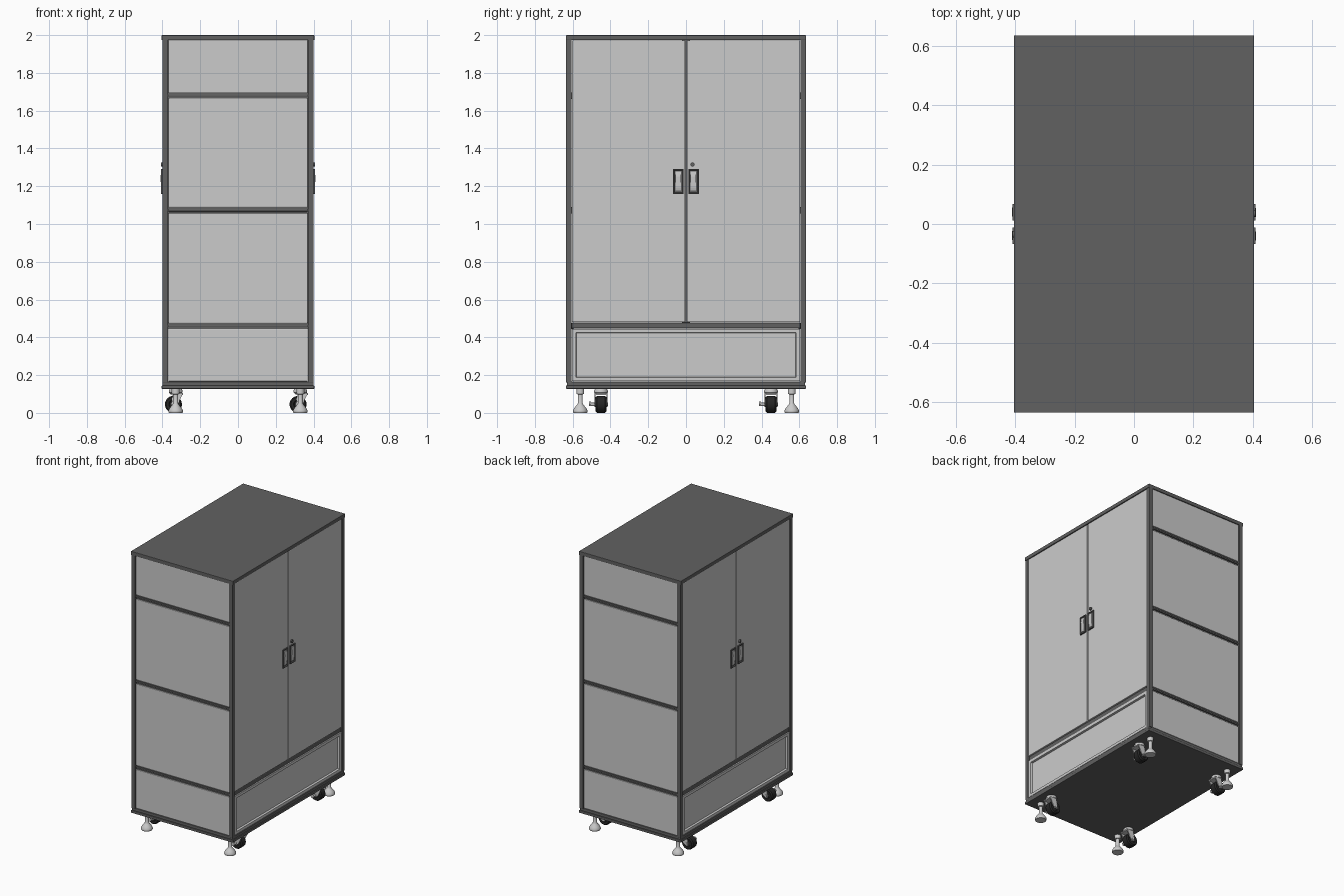
import bpy, bmesh, math
from mathutils import Matrix, Vector

if "Cube" in bpy.data.objects:
    bpy.data.objects.remove(bpy.data.objects["Cube"])

HX, HY, TOP, BOT = 0.40, 0.635, 2.0, 0.13


def material(name, v):
    m = bpy.data.materials.new(name)
    m.diffuse_color = (v, v, v, 1)
    m.use_nodes = True
    m.node_tree.nodes["Principled BSDF"].inputs["Base Color"].default_value = m.diffuse_color
    return m


DARK = material("dark_frame", 0.12)
BLACK = material("rubber", 0.02)


def finish(name, bm, mat=None, bevel=0, smooth=False):
    bmesh.ops.recalc_face_normals(bm, faces=bm.faces)
    me = bpy.data.meshes.new(name)
    bm.to_mesh(me)
    bm.free()
    ob = bpy.data.objects.new(name, me)
    bpy.context.collection.objects.link(ob)
    if mat:
        me.materials.append(mat)
    if bevel:
        b = ob.modifiers.new("bevel", 'BEVEL')
        b.width, b.segments = bevel, 2
    if smooth:
        bpy.ops.object.select_all(action='DESELECT')
        ob.select_set(True)
        bpy.context.view_layer.objects.active = ob
        bpy.ops.object.shade_smooth_by_angle(angle=math.radians(35))
    return ob


def box_bm(lo, hi):
    bm = bmesh.new()
    bmesh.ops.create_cube(bm, size=1)
    for v in bm.verts:
        v.co = [a + (b - a) * (c + 0.5) for a, b, c in zip(lo, hi, v.co)]
    return bm


def box(name, lo, hi, mat=None, bevel=0, turn=0):
    bm = box_bm(lo, hi)
    bm.transform(Matrix.Rotation(turn, 4, 'Z'))
    return finish(name, bm, mat, bevel)


def recessed(name, lo, hi, border, depth, mat=None, turn=0):
    """Box whose +x face is inset and pushed inward."""
    bm = box_bm(lo, hi)
    bm.normal_update()
    f = max(bm.faces, key=lambda f: f.calc_center_median().x)
    bmesh.ops.inset_region(bm, faces=[f], thickness=border)
    bmesh.ops.inset_region(bm, faces=[f], thickness=0.004)
    for v in f.verts:
        v.co.x -= depth
    bm.transform(Matrix.Rotation(turn, 4, 'Z'))
    return finish(name, bm, mat)


def lathe(name, profile, loc, axis='Z', mat=None, segs=32):
    bm = bmesh.new()
    vs = [bm.verts.new((r, 0, z)) for r, z in profile]
    es = [bm.edges.new(p) for p in zip(vs, vs[1:])]
    bmesh.ops.spin(bm, geom=vs + es, cent=(0, 0, 0), axis=(0, 0, 1),
                   angle=2 * math.pi, steps=segs, use_merge=True)
    bmesh.ops.remove_doubles(bm, verts=bm.verts, dist=1e-5)
    rot = {'Z': Matrix(), 'X': Matrix.Rotation(math.pi / 2, 4, 'Y'),
           'Y': Matrix.Rotation(math.pi / 2, 4, 'X')}[axis]
    bm.transform(Matrix.Translation(loc) @ rot)
    return finish(name, bm, mat, smooth=True)


def extrude_y(name, pts, y0, y1, turn=0, loc=(0, 0, 0), mat=None):
    """xz outline extruded along y."""
    bm = bmesh.new()
    f = bm.faces.new([bm.verts.new((x, y0, z)) for x, z in pts])
    g = bmesh.ops.extrude_face_region(bm, geom=[f])["geom"]
    bmesh.ops.translate(bm, vec=(0, y1 - y0, 0),
                        verts=[v for v in g if isinstance(v, bmesh.types.BMVert)])
    bm.transform(Matrix.Rotation(turn, 4, 'Z') @ Matrix.Translation(loc))
    return finish(name, bm, mat)


# Roof, floor and corner posts
box("roof", (-HX - .004, -HY, TOP - .027), (HX + .004, HY, TOP), DARK, .003)
box("base_plate", (-HX - .004, -HY, BOT - .003), (HX + .004, HY, BOT + .015), DARK, .003)
box("base_frame", (-HX, -HY + .004, BOT + .015), (HX, HY - .004, BOT + .035), DARK, .003)
for sx in (-1, 1):
    for sy in (-1, 1):
        xs = sorted((sx * HX, sx * (HX - .03)))
        ys = sorted((sy * HY, sy * (HY - .03)))
        box("corner_post", (xs[0], ys[0], BOT + .03), (xs[1], ys[1], TOP - .02), DARK, .003)

# End walls (front and back): four panels divided by rails
for sy in (-1, 1):
    turn = 0 if sy < 0 else math.pi
    levels = [.165, .46, 1.073, 1.68, 1.975]
    for i, (a, b) in enumerate(zip(levels, levels[1:])):
        a2 = a + (.016 if i else .002)
        b2 = b - (.016 if i < 3 else 0)
        box("end_panel", (-.369, -.629, a2), (.369, -.61, b2), None, .003, turn)
    for z in levels[1:4]:
        box("end_rail", (-.371, -.622, z - .017), (.371, -.595, z + .017), DARK, 0, turn)
        box("end_rail_lip", (-.371, -.630, z - .006), (.371, -.62, z + .006), DARK, .003, turn)

# Long sides (right and left, half-turn copies): doors, rail, lower panel, handles
for turn in (0, math.pi):
    box("door_rail", (.36, -.605, .447), (.393, .605, .478), DARK, .004, turn)
    box("door_gap_backing", (.36, -.02, .478), (.375, .02, 1.975), DARK, 0, turn)
    recessed("lower_panel", (.37, -.603, .168), (HX - .003, .603, .445), .028, .014, None, turn)
    for s in (-1, 1):
        y0, y1 = sorted((s * .004, s * .603))
        box("door", (.375, y0, .481), (HX - .001, y1, 1.972), None, .002, turn)
        # Handle: dished bezel with a tapered lever inside
        yc = s * .04
        recessed("handle_bezel", (HX - .003, yc - .028, 1.16), (HX + .008, yc + .028, 1.29),
                 .006, .007, DARK, turn)
        extrude_y("handle_lever", [(0, .115), (.007, .115), (.01, .09), (.008, .03),
                                   (.004, .015), (0, .015)],
                  yc - .016, yc + .014, turn, (HX, 0, 1.162))
    c = math.cos(turn)
    lathe("door_lock", [(0, -.008), (.009, -.008), (.011, -.005), (.011, .008), (0, .008)],
          (c * HX, c * .035, 1.315), 'X', DARK, 24)

# Casters and levelling feet
wheel = [(0, -.02), (.02, -.02), (.024, -.026), (.038, -.028), (.045, -.02),
         (.045, .02), (.038, .028), (.024, .026), (.02, .02), (0, .02)]
foot = [(0, 0), (.036, 0), (.039, .006), (.038, .014), (.03, .028), (.018, .042),
        (.013, .05), (.013, .098), (.021, .1), (.021, .13), (0, .13)]
for cx in (-.33, .33):
    for cy in (-.45, .45):
        wx = cx - .012
        lathe("caster_wheel", wheel, (wx, cy, .045), 'Y', BLACK)
        lathe("caster_swivel", [(0, .098), (.026, .098), (.036, .108), (.036, .118),
                                (.03, .13), (0, .13)], (cx, cy, 0))
        for s in (-1, 1):
            y0, y1 = sorted((cy + s * .029, cy + s * .034))
            extrude_y("caster_fork", [(-.026, .035), (-.01, .03), (.008, .04),
                                      (.04, .104), (-.014, .104)], y0, y1, 0, (cx, 0, 0))
        box("caster_crown", (cx - .014, cy - .034, .095), (cx + .04, cy + .034, .104), None, .002)
        lathe("caster_axle", [(0, -.038), (.009, -.038), (.009, .06), (0, .06)],
              (wx, cy, .045), 'Y', None, 16)
        lathe("brake_knob", [(0, .052), (.014, .052), (.014, .064), (0, .064)],
              (wx, cy, .048), 'Y', None, 6)
        fy = .56 if cy > 0 else -.56
        lathe("levelling_foot", foot, (cx, fy, 0))
